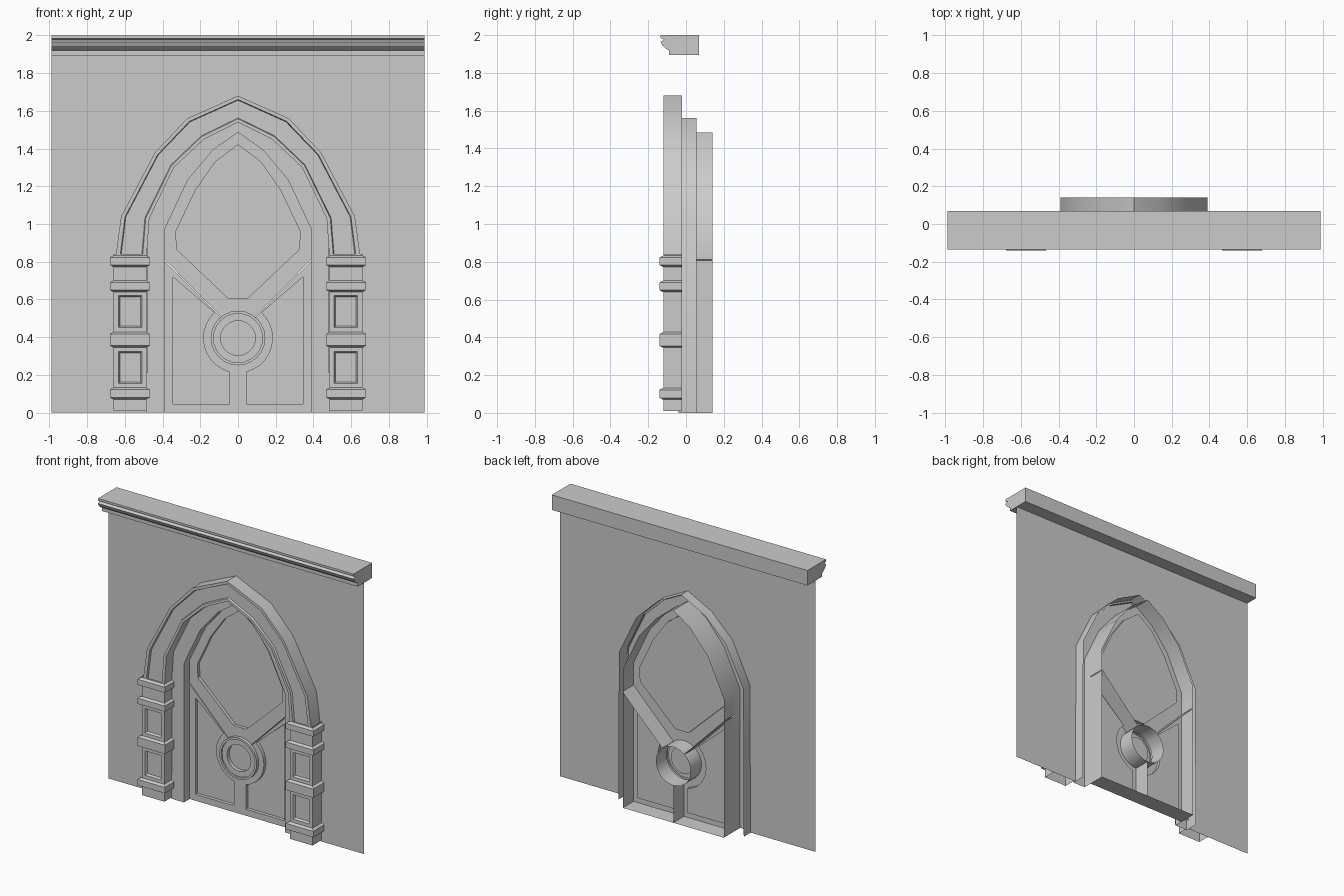
import bpy, bmesh
from math import cos, sin, radians

if "Cube" in bpy.data.objects:
    bpy.data.objects.remove(bpy.data.objects["Cube"])

WALL_Y, STEP_Y, BACK_Y = -0.02, 0.055, 0.14
FRAME_Y, DOOR_Y, PANEL_Y = -0.04, 0.022, 0.045


def finish(name, bm, smooth=False):
    bmesh.ops.remove_doubles(bm, verts=bm.verts, dist=1e-5)
    bmesh.ops.recalc_face_normals(bm, faces=bm.faces)
    me = bpy.data.meshes.new(name)
    bm.to_mesh(me)
    bm.free()
    ob = bpy.data.objects.new(name, me)
    bpy.context.collection.objects.link(ob)
    if smooth:
        bpy.ops.object.select_all(action='DESELECT')
        ob.select_set(True)
        bpy.context.view_layer.objects.active = ob
        bpy.ops.object.shade_smooth_by_angle(angle=radians(30))
    return ob


def mirrored(half):
    """Right half running up to x = 0, continued down the left side."""
    return half + [(-x, z) for x, z in reversed(half) if x > 1e-6]


def fill(bm, y, *loops):
    edges = []
    for loop in loops:
        vs = [bm.verts.new((x, y, z)) for x, z in loop]
        edges += [bm.edges.new((vs[i - 1], vs[i])) for i in range(len(vs))]
    bmesh.ops.triangle_fill(bm, edges=edges, use_beauty=True,
                            use_dissolve=True, normal=(0, -1, 0))


def band(bm, a, ya, b, yb, closed=True):
    va = [bm.verts.new((x, ya, z)) for x, z in a]
    vb = [bm.verts.new((x, yb, z)) for x, z in b]
    for i in range(0 if closed else 1, len(a)):
        bm.faces.new((va[i - 1], va[i], vb[i], vb[i - 1]))


def arc(r, a0, a1, n, cz=0.395):
    return [(r * cos(radians(a0 + (a1 - a0) * i / n)),
             cz + r * sin(radians(a0 + (a1 - a0) * i / n))) for i in range(n + 1)]


# Arch outlines
trim_out = mirrored([(.65, .82), (.62, 1.04), (.44, 1.38), (.27, 1.56), (0, 1.68)])
trim_in = mirrored([(.485, .82), (.47, 1.03), (.34, 1.30), (.18, 1.45), (0, 1.54)])
step = mirrored([(.485, 0), (.48, 1.03), (.345, 1.31), (.185, 1.465), (0, 1.56)])
door = mirrored([(.39, 0), (.39, .97), (.265, 1.235), (.13, 1.395), (0, 1.485)])

# Wall sheet with arched opening
bm = bmesh.new()
fill(bm, WALL_Y, [(-.988, 0), (-.988, 1.9), (.988, 1.9), (.988, 0)] + step)
finish("wall", bm)

# Door frame: face just proud of the wall, jamb and outer return behind
bm = bmesh.new()
band(bm, step, STEP_Y, step, FRAME_Y, False)
band(bm, step, FRAME_Y, door, FRAME_Y, False)
band(bm, door, FRAME_Y, door, DOOR_Y, False)
finish("door_frame", bm, True)

# Arch moulding: cross-section swept from the outer to the inner outline
bm = bmesh.new()
section = [(0, WALL_Y), (0, -.12), (.14, -.12), (.17, -.105),
           (.84, -.105), (.87, -.12), (1, -.12), (1, WALL_Y)]


def blend(t):
    return [(a + (c - a) * t, b + (d - b) * t)
            for (a, b), (c, d) in zip(trim_out, trim_in)]


for (t0, y0), (t1, y1) in zip(section, section[1:]):
    band(bm, blend(t0), y0, blend(t1), y1, False)
finish("arch_moulding", bm, True)

# Cornice
bm = bmesh.new()
prof = [(.07, 1.895), (-.09, 1.895), (-.09, 1.92), (-.105, 1.928), (-.125, 1.945),
        (-.135, 1.965), (-.115, 1.975), (-.135, 1.985), (-.135, 2), (.07, 2)]
f = bm.faces.new([bm.verts.new((-.988, y, z)) for y, z in prof])
ext = bmesh.ops.extrude_face_region(bm, geom=[f], use_keep_orig=True)
bmesh.ops.translate(bm, vec=(1.976, 0, 0),
                    verts=[v for v in ext['geom'] if isinstance(v, bmesh.types.BMVert)])
finish("cornice", bm)


def rect(x0, x1, z0, z1):
    return [(x0, z0), (x1, z0), (x1, z1), (x0, z1)]


# Columns: panelled shafts with bands whose top and bottom edges slope
for side, sx in (("right", 1), ("left", -1)):
    def R(x0, x1, z0, z1):
        return rect(sx * x0, sx * x1, z0, z1)

    bm = bmesh.new()
    shaft = R(.485, .66, .01, .84)
    holes = [(.155, .325), (.45, .62)]
    fill(bm, -.12, shaft, *[R(.51, .635, *h) for h in holes])
    band(bm, shaft[1:3], -.12, shaft[1:3], WALL_Y, False)
    band(bm, [shaft[3], shaft[0]], -.12, [shaft[3], shaft[0]], WALL_Y, False)
    for a, b in holes:
        inner = R(.518, .627, a + .008, b - .008)
        band(bm, R(.51, .635, a, b), -.12, inner, -.105)
        fill(bm, -.105, inner)
    finish(side + "_column_shaft", bm)

    bm = bmesh.new()
    for a, b in [(.07, .132), (.345, .427), (.64, .70), (.773, .832)]:
        levels = [(0, a), (.018, a + .01), (.018, b - .01), (0, b)]
        rings = [[bm.verts.new((sx * x, y, z)) for x, y in
                  ((.485 - g, WALL_Y), (.485 - g, -.122 - g),
                   (.662 + g, -.122 - g), (.662 + g, WALL_Y))] for g, z in levels]
        for lo, hi in zip(rings, rings[1:]):
            for i in range(3):
                bm.faces.new((lo[i], lo[i + 1], hi[i + 1], hi[i]))
    finish(side + "_column_bands", bm)


def door_piece(name, outline, panel):
    """Raised frame, sunk panel, and sides running back (open behind)."""
    bm = bmesh.new()
    fill(bm, DOOR_Y, outline, panel)
    band(bm, panel, DOOR_Y, panel, PANEL_Y)
    fill(bm, PANEL_Y, panel)
    band(bm, outline, DOOR_Y, outline, BACK_Y)
    finish(name, bm, True)


# Upper door leaf
upper = mirrored([(.39, .813), (.39, .97), (.265, 1.235), (.13, 1.395), (0, 1.485)])
upper += arc(.135, 128, 52, 6)
upper_panel = mirrored([(.05, .605), (.325, .865), (.33, .96), (.225, 1.18),
                        (.12, 1.33), (0, 1.42)])
door_piece("upper_door_leaf", upper, upper_panel)

# Lower door leaves
lower = [(0, 0), (.39, 0), (.39, .806)] + arc(.135, 50.5, -90, 10)
lower_panel = [(.045, .045), (.345, .045), (.345, .72)] + arc(.185, 47, -76, 10)
for side, sx in (("right", 1), ("left", -1)):
    door_piece(side + "_lower_door_leaf",
               [(sx * x, z) for x, z in lower], [(sx * x, z) for x, z in lower_panel])

# Round boss where the leaves meet
bm = bmesh.new()
boss = [(.135, BACK_Y), (.135, DOOR_Y), (.145, DOOR_Y), (.145, 0),
        (.13, 0), (.13, .01), (.092, .01), (.092, .035)]
for (r0, y0), (r1, y1) in zip(boss, boss[1:]):
    band(bm, arc(r0, 0, 345, 23), y0, arc(r1, 0, 345, 23), y1)
fill(bm, .035, arc(.092, 0, 345, 23))
finish("door_boss", bm, True)
